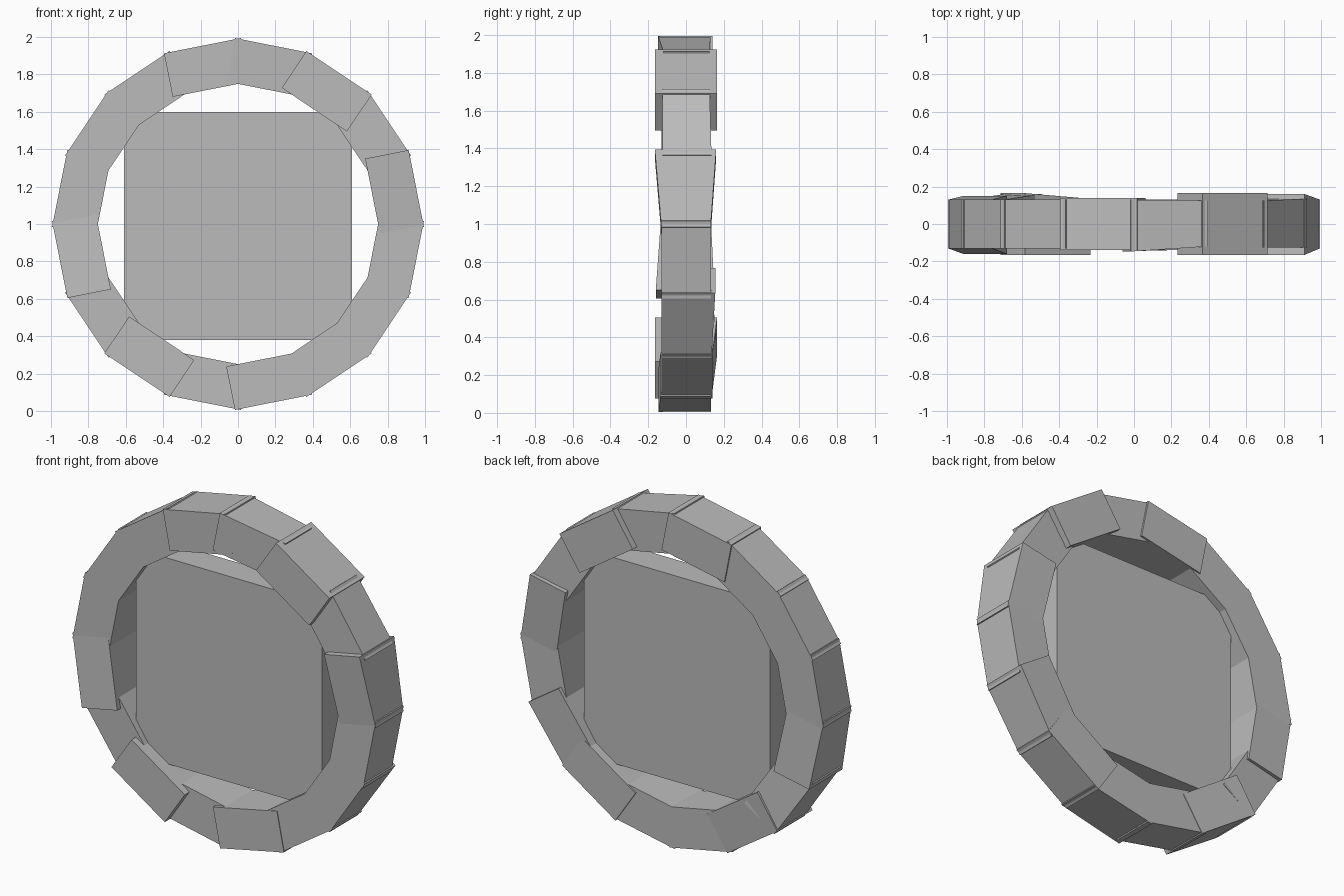
import bpy, bmesh, math
from mathutils import Vector

if "Cube" in bpy.data.objects:
    bpy.data.objects.remove(bpy.data.objects["Cube"])

stone = bpy.data.materials.new("plain grey")
stone.diffuse_color = (0.5, 0.5, 0.5, 1)
stone.use_nodes = True
stone.node_tree.nodes["Principled BSDF"].inputs["Base Color"].default_value = stone.diffuse_color

CZ = 1.0                     # ring centre height
R_IN, R_OUT = 0.735, 0.972   # inner and outer face distance from centre
HALF = 0.21                  # half length of a block
STEP = math.tau / 16


def add_block(name, corners):
    """Box from 4 front corners followed by 4 back corners."""
    bm = bmesh.new()
    v = [bm.verts.new(c) for c in corners]
    bm.faces.new(v[:4])
    bm.faces.new(v[:3:-1])
    for i in range(4):
        j = (i + 1) % 4
        bm.faces.new((v[j], v[i], v[i + 4], v[j + 4]))
    bmesh.ops.recalc_face_normals(bm, faces=bm.faces)
    me = bpy.data.meshes.new(name)
    bm.to_mesh(me)
    bm.free()
    me.materials.append(stone)
    ob = bpy.data.objects.new(name, me)
    bpy.context.collection.objects.link(ob)


def ring_block(name, k, front, back):
    """Block k; front/back give the depth at its start and end."""
    a = (k + 0.5) * STEP
    rad = Vector((math.cos(a), 0, math.sin(a)))
    tan = Vector((-math.sin(a), 0, math.cos(a)))
    pts = []
    for side, (d0, d1) in ((-1, front), (1, back)):
        for r, t, d in ((R_IN, -HALF, d0), (R_OUT, -HALF, d0),
                        (R_OUT, HALF, d1), (R_IN, HALF, d1)):
            pts.append(rad * r + tan * t + Vector((0, side * d, CZ)))
    add_block(name, pts)


# ring of uneven blocks, counter-clockwise from the right
uneven_front = {0: (.13, .165), 1: (.125, .125), 2: (.165, .165), 3: (.12, .147),
                4: (.14, .14), 8: (.13, .16), 9: (.13, .12), 10: (.165, .165),
                11: (.12, .125), 12: (.145, .135)}
uneven_back = {0: (.13, .16), 1: (.135, .125), 2: (.165, .165), 3: (.125, .13),
               4: (.14, .14), 8: (.13, .15), 9: (.125, .16), 10: (.165, .135),
               13: (.14, .14), 14: (.135, .155)}
for k in range(16):
    ring_block(f"ring_block_{k + 1}", k,
               uneven_front.get(k, (.131, .131)), uneven_back.get(k, (.132, .132)))

# square slab filling the ring
w, d, z0, z1 = 0.61, 0.085, 0.38, 1.6
add_block("centre_slab", [(x, y, z) for y in (-d, d)
                          for x, z in ((-w, z0), (w, z0), (w, z1), (-w, z1))])
